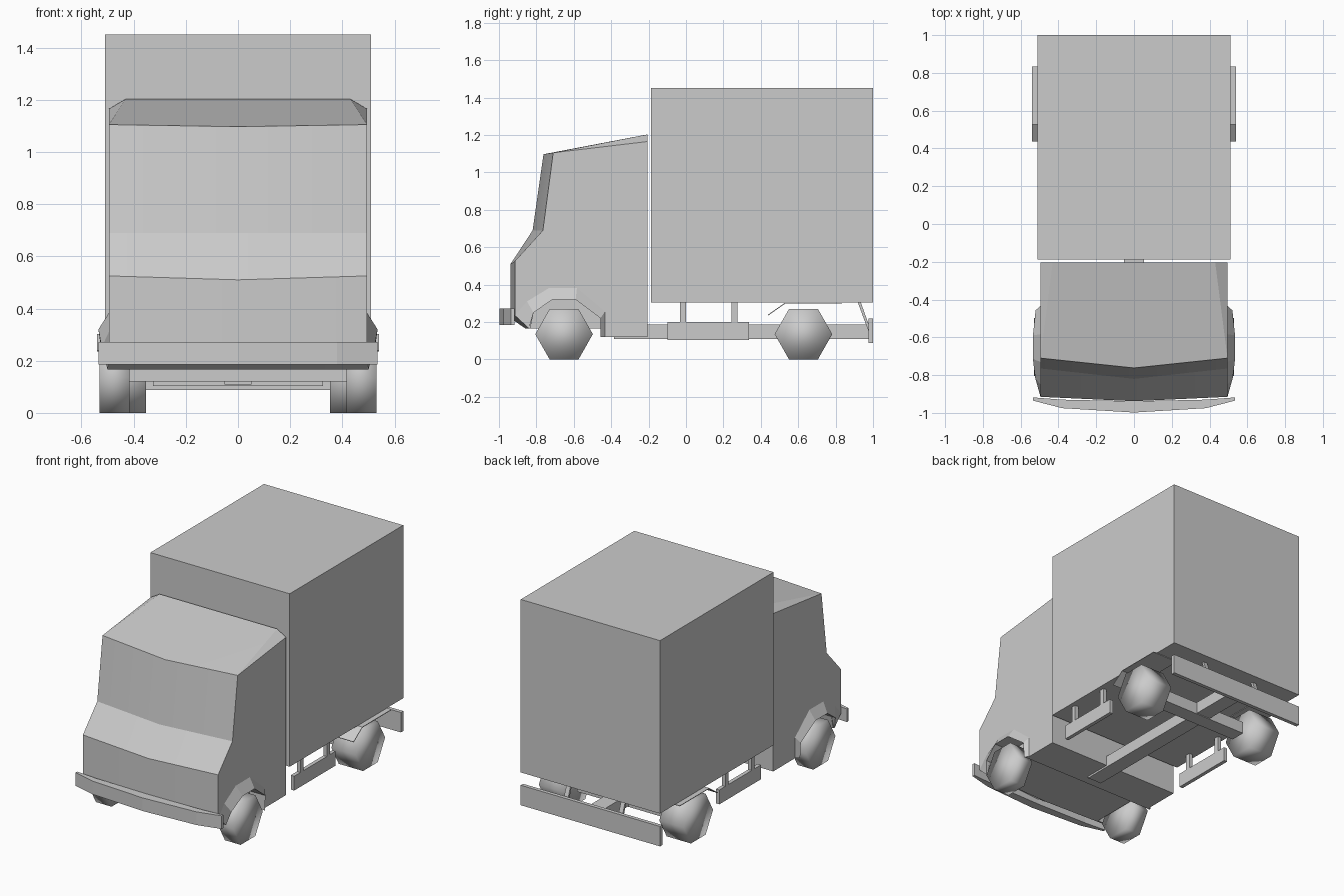
import bpy, bmesh, math
from mathutils import Vector

cube = bpy.data.objects.get("Cube")
if cube:
    bpy.data.objects.remove(cube, do_unlink=True)

GREY = (0.6, 0.6, 0.6, 1)
grey = bpy.data.materials.new("plain grey")
grey.use_nodes = True
grey.diffuse_color = GREY
grey.node_tree.nodes["Principled BSDF"].inputs["Base Color"].default_value = GREY


def finish(name, bm):
    bmesh.ops.remove_doubles(bm, verts=bm.verts, dist=0.0001)
    bmesh.ops.recalc_face_normals(bm, faces=bm.faces)
    mesh = bpy.data.meshes.new(name)
    bm.to_mesh(mesh)
    bm.free()
    mesh.materials.append(grey)
    obj = bpy.data.objects.new(name, mesh)
    bpy.context.collection.objects.link(obj)
    return obj


def face(bm, *points):
    return bm.faces.new([bm.verts.new(p) for p in points])


def prism(name, points, offset):
    """Extrude a closed 3D outline along an offset."""
    bm = bmesh.new()
    base = face(bm, *points)
    result = bmesh.ops.extrude_face_region(bm, geom=[base], use_keep_orig=True)
    moved = [v for v in result["geom"] if isinstance(v, bmesh.types.BMVert)]
    bmesh.ops.translate(bm, verts=moved, vec=offset)
    return finish(name, bm)


def box(name, x, y, z):
    outline = [(x[0], y[0], z[0]), (x[1], y[0], z[0]), (x[1], y[1], z[0]), (x[0], y[1], z[0])]
    return prism(name, outline, (0, 0, z[1] - z[0]))


def select_only(obj):
    bpy.ops.object.select_all(action="DESELECT")
    obj.select_set(True)
    bpy.context.view_layer.objects.active = obj


SIDES = ((-1, "right"), (1, "left"))
W = 0.495     # half width of the cab

# Cab: side and centre profiles joined into a body with a pointed nose
edge = [(-.205, 1.165), (-.71, 1.105), (-.765, .69), (-.915, .525), (-.915, .235),
        (-.84, .166), (-.455, .166), (-.455, .12), (-.205, .12)]
middle = [(-.205, 1.203), (-.762, 1.097), (-.82, .69), (-.938, .51), (-.938, .22),
          (-.86, .166), (-.455, .166), (-.455, .12), (-.205, .12)]
bm = bmesh.new()
for s, _ in SIDES:
    side = [(s * W, y, z) for y, z in edge]
    mid = [(0, y, z) for y, z in middle]
    shoulder = (s * .43, -.205, 1.203)
    face(bm, *side)
    face(bm, side[0], shoulder, side[1])
    face(bm, shoulder, side[1], mid[1])
    face(bm, shoulder, mid[1], mid[0])
    face(bm, side[0], shoulder, mid[0], mid[-1], side[-1])
    for i in range(1, len(edge) - 1):
        face(bm, side[i], side[i + 1], mid[i + 1], mid[i])
cab = finish("cab", bm)

# Front wheel arches: openings cut in the cab, with flared lips
lip = [(-.915, .235), (-.85, .31), (-.73, .383), (-.583, .383), (-.433, .257), (-.433, .12)]
crest = [(-.84, .166), (-.815, .25), (-.715, .32), (-.59, .32), (-.457, .22), (-.457, .12)]
crest_x = [.5, .523, .535, .535, .521, .516]
for s, label in SIDES:
    opening = [(s * .405, y, z) for y, z in crest]
    opening[0] = (s * .405, -.845, .1)
    opening[-1] = (s * .405, -.457, .1)
    cutter = prism("arch_cutter", opening, (s * .2, 0, 0))
    cutter.hide_render = True
    cut = cab.modifiers.new("arch", "BOOLEAN")
    cut.operation = "DIFFERENCE"
    cut.solver = "EXACT"
    cut.object = cutter
    select_only(cab)
    bpy.ops.object.modifier_apply(modifier=cut.name)
    bpy.data.objects.remove(cutter, do_unlink=True)

    bm = bmesh.new()
    rows = [[(s * W, y, z) for y, z in lip],
            [(s * x, y, z) for x, (y, z) in zip(crest_x, crest)],
            [(s * W, y, z) for y, z in crest]]
    for a, b in zip(rows, rows[1:] + rows[:1]):
        for i in range(len(lip) - 1):
            face(bm, a[i], a[i + 1], b[i + 1], b[i])
    for end in (0, -1):
        face(bm, *[row[end] for row in rows])
    finish(label + "_arch_flare", bm)
select_only(cab)
bpy.ops.object.shade_smooth_by_angle(angle=math.radians(18))

# Cargo box and central frame
box("cargo_box", (-.51, .51), (-.188, 1), (.305, 1.45))
box("frame_spine", (-.052, .052), (-.385, .975), (.108, .186))
box("rear_axle", (-.325, .325), (.575, .675), (.103, .183))

# Bumpers
front = [(.535, -.935), (.38, -.975), (0, -.998)]
back = [(0, -.938), (.38, -.93), (.535, -.918)]
half = front[::-1] + back[::-1]
outline = half + [(-x, y) for x, y in half[::-1] if x > 0]
outline = [(x, y, .185) for x, y in outline]
prism("front_bumper", outline, (0, 0, .087))
box("rear_bumper", (-.51, .51), (.975, 1), (.088, .22))


def wheel(name, x0, x1, y):
    bm = bmesh.new()
    rings = [[bm.verts.new((x, y + .154 * math.cos(a * math.pi / 3),
                            .135 + .156 * math.sin(a * math.pi / 3))) for a in range(6)]
             for x in (x0, x1)]
    for i in range(6):
        j = (i + 1) % 6
        bm.faces.new((rings[0][i], rings[0][j], rings[1][j], rings[1][i]))
    for ring in rings:
        bm.faces.new(ring)
    obj = finish(name, bm)
    for poly in obj.data.polygons:
        poly.use_smooth = True


for s, label in SIDES:
    # Six-sided wheels
    wheel(label + "_front_wheel", s * .415, s * .53, -.652)
    wheel(label + "_rear_wheel", s * .352, s * .53, .628)
    # Thin rear mudguard with a sloping front
    guard = [(.44, .235), (.53, .298), (.835, .298), (.835, .302), (.528, .302), (.438, .239)]
    prism(label + "_mudguard", [(s * .35, y, z) for y, z in guard], (s * .19, 0, 0))
    # Side guard hung on two posts
    x = sorted((s * .455, s * .48))
    box(label + "_side_guard", x, (-.098, .336), (.105, .2))
    for y, place in ((-.033, "front"), (.243, "rear")):
        box(f"{label}_{place}_guard_post", x, (y, y + .032), (.2, .306))
    # Slanted bracket for the rear bumper
    bracket = [(.918, .306), (.934, .306), (.976, .19), (.976, .15)]
    prism(label + "_bumper_bracket", [(s * .185, y, z) for y, z in bracket], (s * .03, 0, 0))
